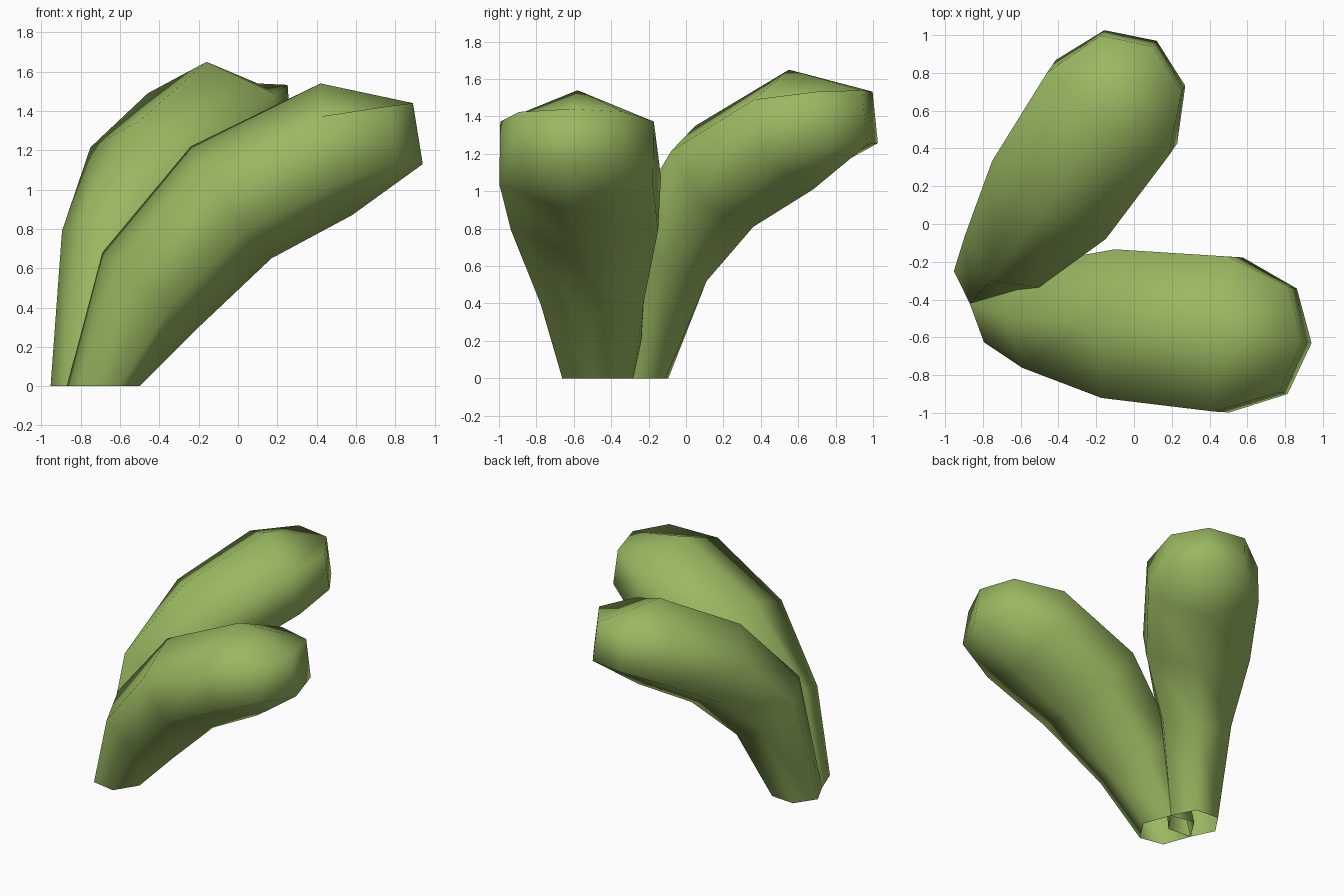
import bpy, bmesh, math
from mathutils import Vector

if "Cube" in bpy.data.objects:
    bpy.data.objects.remove(bpy.data.objects["Cube"])

green = bpy.data.materials.new("leaf green")
green.diffuse_color = (0.32, 0.48, 0.12, 1)
green.use_nodes = True
green.node_tree.nodes["Principled BSDF"].inputs["Base Color"].default_value = green.diffuse_color


def lobe(name, angle, rings):
    """Bent six-sided tube, open at the base and closed at the tip.
    Each ring: upper point, lower point, half width, side height factor, side pull-back."""
    a = math.radians(angle)
    along = Vector((math.cos(a), math.sin(a), 0))
    across = Vector((-math.sin(a), math.cos(a), 0))
    bm = bmesh.new()
    loops = []
    for top, low, w, f, pull in rings:
        top, low = Vector(top), Vector(low)
        mid, half = (top + low) / 2, (top - low) / 2
        back = mid - along * pull
        pts = [top, back + half * f + across * w, back - half * f + across * w,
               low, back - half * f - across * w, back + half * f - across * w]
        loops.append([bm.verts.new(p) for p in pts])
    for r, s in zip(loops, loops[1:]):
        for i in range(6):
            j = (i + 1) % 6
            bm.faces.new((r[i], r[j], s[j], s[i]))
    # Folded tip: two quads meeting at the middle ridge
    t = loops[-1]
    bm.faces.new(t[0:4])
    bm.faces.new((t[0], t[3], t[4], t[5]))
    for face in bm.faces:
        face.smooth = True
    bmesh.ops.recalc_face_normals(bm, faces=bm.faces)
    # Open shell: make sure the tip faces outward
    bm.normal_update()
    tip = bm.faces[:][-1] if not hasattr(bm.faces, "ensure_lookup_table") else None
    bm.faces.ensure_lookup_table()
    tip = bm.faces[-1]
    if tip.normal.dot(along) < 0:
        bmesh.ops.reverse_faces(bm, faces=bm.faces)
    mesh = bpy.data.meshes.new(name)
    bm.to_mesh(mesh)
    bm.free()
    mesh.materials.append(green)
    ob = bpy.data.objects.new(name, mesh)
    bpy.context.collection.objects.link(ob)
    return ob


# Front lobe, leaning to the right
lobe("front_lobe", -5, [
    ((-0.87, -0.42, 0), (-0.50, -0.49, 0), 0.19, 0.5, 0),
    ((-0.69, -0.48, 0.68), (-0.20, -0.51, 0.30), 0.275, 0.5, 0),
    ((-0.24, -0.52, 1.22), (0.17, -0.55, 0.65), 0.395, 0.5, 0),
    ((0.42, -0.58, 1.54), (0.58, -0.59, 0.87), 0.412, 0.5, 0),
    ((0.89, -0.62, 1.44), (0.94, -0.63, 1.13), 0.28, 0.9, 0.10),
])

# Back lobe, leaning to the rear
lobe("back_lobe", 55.5, [
    ((-0.87, -0.42, 0), (-0.66, -0.11, 0), 0.165, 0.5, 0),
    ((-0.76, -0.30, 0.88), (-0.51, 0.11, 0.52), 0.24, 0.5, 0),
    ((-0.50, 0.05, 1.35), (-0.30, 0.36, 0.81), 0.365, 0.5, 0),
    ((-0.16, 0.55, 1.65), (-0.07, 0.68, 1.01), 0.39, 0.5, 0),
    ((0.10, 0.94, 1.54), (0.12, 0.97, 1.25), 0.26, 0.95, 0.11),
])
